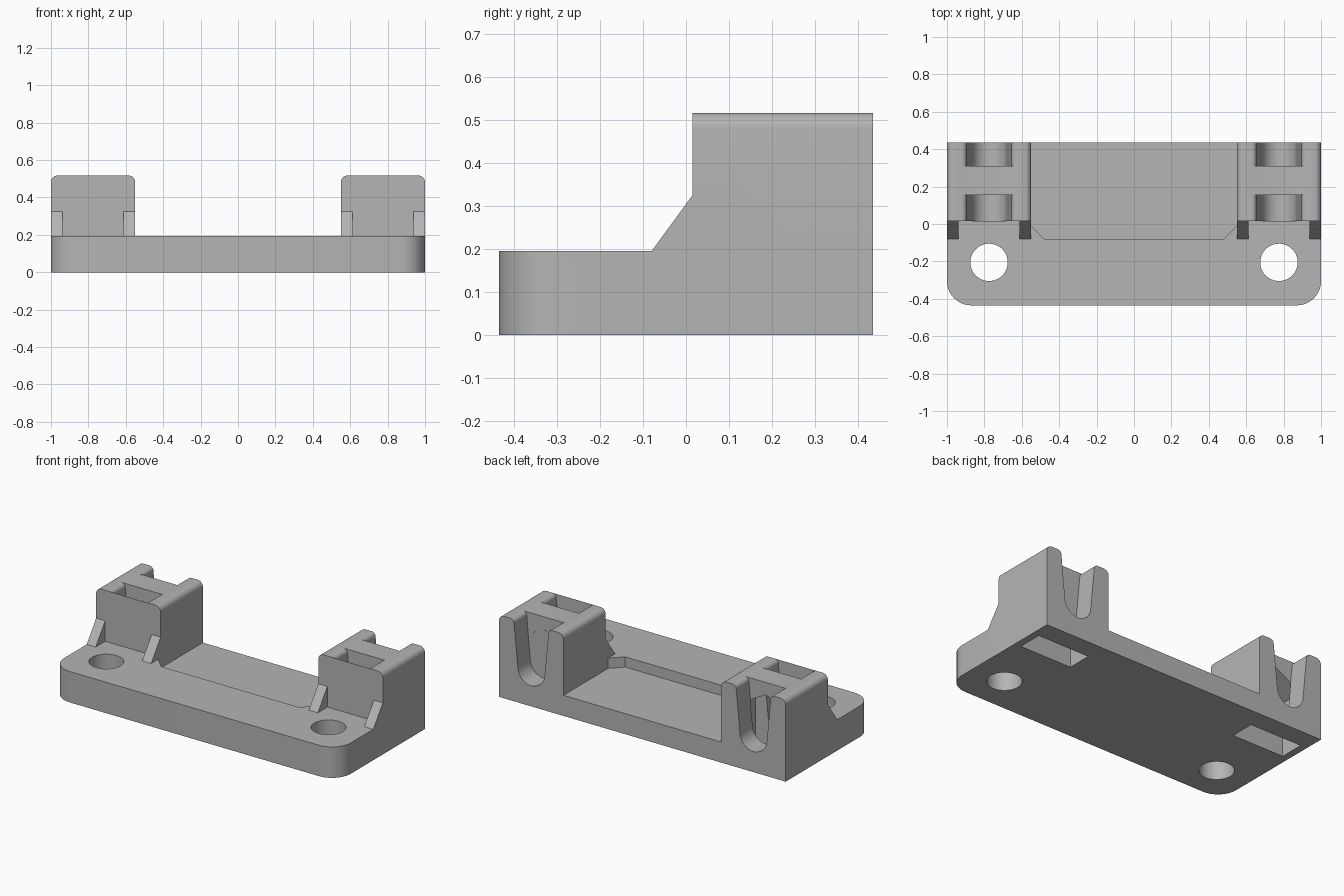
import bpy, bmesh, math
from mathutils import Vector

old = bpy.data.objects.get("Cube")
if old:
    bpy.data.objects.remove(old, do_unlink=True)

grey = bpy.data.materials.new("plain_grey")
grey.use_nodes = True
colour = (0.46, 0.46, 0.46, 1)
grey.diffuse_color = colour
grey.node_tree.nodes["Principled BSDF"].inputs["Base Color"].default_value = colour

CX = 0.775            # tower and bolt hole centre
BACK, FRONT = 0.435, -0.435
PLATE_TOP, FLOOR, TOP = 0.195, 0.13, 0.517
TOWER_FRONT = 0.015
BAR_FRONT, BAR_BACK = 0.155, 0.31


def arc(cx, cy, r, a0, a1, n=10):
    """Points on a circular arc, angles in degrees."""
    angles = [math.radians(a0 + (a1 - a0) * i / n) for i in range(n + 1)]
    return [(cx + r * math.cos(a), cy + r * math.sin(a)) for a in angles]


def prism(name, pts, axis, lo, hi):
    """Extrude a closed 2D outline along the given axis."""
    place = {"x": lambda p: Vector((lo, p[0], p[1])),
             "y": lambda p: Vector((p[0], lo, p[1])),
             "z": lambda p: Vector((p[0], p[1], lo))}[axis]
    step = Vector([(hi - lo) * (a == axis) for a in "xyz"])
    bm = bmesh.new()
    face = bm.faces.new([bm.verts.new(place(p)) for p in pts])
    ext = bmesh.ops.extrude_face_region(bm, geom=[face])
    bmesh.ops.translate(bm, vec=step, verts=[g for g in ext["geom"] if isinstance(g, bmesh.types.BMVert)])
    bmesh.ops.recalc_face_normals(bm, faces=bm.faces)
    mesh = bpy.data.meshes.new(name)
    bm.to_mesh(mesh)
    bm.free()
    mesh.materials.append(grey)
    ob = bpy.data.objects.new(name, mesh)
    bpy.context.collection.objects.link(ob)
    return ob


def combine(body, tool, operation):
    """Apply a boolean and discard the tool."""
    mod = body.modifiers.new("boolean", "BOOLEAN")
    mod.operation, mod.object, mod.solver = operation, tool, "EXACT"
    bpy.context.view_layer.objects.active = body
    bpy.ops.object.modifier_apply(modifier=mod.name)
    bpy.data.objects.remove(tool, do_unlink=True)


# Base plate with two rounded front corners
R = 0.13
outline = (arc(-1 + R, FRONT + R, R, 180, 270) + arc(1 - R, FRONT + R, R, 270, 360)
           + [(1, BACK), (-1, BACK)])
body = prism("mounting_bracket", outline, "z", 0, PLATE_TOP)

# Towers with rounded top edges, and their front gussets
r = 0.035
for s in (-1, 1):
    c = s * CX
    tower = ([(c - 0.225, 0), (c + 0.225, 0)]
             + arc(c + 0.225 - r, TOP - r, r, 0, 90, 6)
             + arc(c - 0.225 + r, TOP - r, r, 90, 180, 6))
    combine(body, prism("tower", tower, "y", TOWER_FRONT, BACK), "UNION")
    gusset = [(-0.08, PLATE_TOP), (TOWER_FRONT, 0.325), (0.05, 0.325), (0.05, 0.15), (-0.08, 0.15)]
    for x in (c - 0.225, c + 0.162):
        combine(body, prism("gusset", gusset, "x", x, x + 0.063), "UNION")

# Sunken floor between the towers with chamfered front corners
recess = [(-0.48, -0.08), (0.48, -0.08), (0.55, -0.01), (0.55, 0.6), (-0.55, 0.6), (-0.55, -0.01)]
combine(body, prism("recess_cutter", recess, "z", FLOOR, 0.7), "DIFFERENCE")

for s in (-1, 1):
    c = s * CX
    # Tapered U slots in front of and behind the crossbar
    lip = arc(0.145, TOP - 0.025, 0.025, 180, 90, 5)
    slot = (arc(c, FLOOR + 0.094, 0.094, 180, 360, 16)
            + [(c + x, z) for x, z in lip]
            + [(c + 0.145, 0.6), (c - 0.145, 0.6)]
            + [(c - x, z) for x, z in reversed(lip)])
    for lo, hi in ((TOWER_FRONT, BAR_FRONT + 0.001), (BAR_BACK - 0.001, 0.6)):
        combine(body, prism("slot_cutter", slot, "y", lo, hi), "DIFFERENCE")
    # Pocket from below with a gabled roof under the crossbar
    w = 0.18
    pocket = [(c - w, -0.1), (c + w, -0.1), (c + w, 0.34), (c, 0.44), (c - w, 0.34)]
    combine(body, prism("pocket_cutter", pocket, "y", BAR_FRONT, BAR_BACK), "DIFFERENCE")
    # Bolt hole
    hole = arc(c, -0.205, 0.1, 0, 360, 40)[:-1]
    combine(body, prism("hole_cutter", hole, "z", -0.1, 0.4), "DIFFERENCE")

# Smooth shading on the curved faces only
bpy.ops.object.select_all(action="DESELECT")
body.select_set(True)
bpy.context.view_layer.objects.active = body
bpy.ops.object.shade_smooth_by_angle(angle=math.radians(25))
